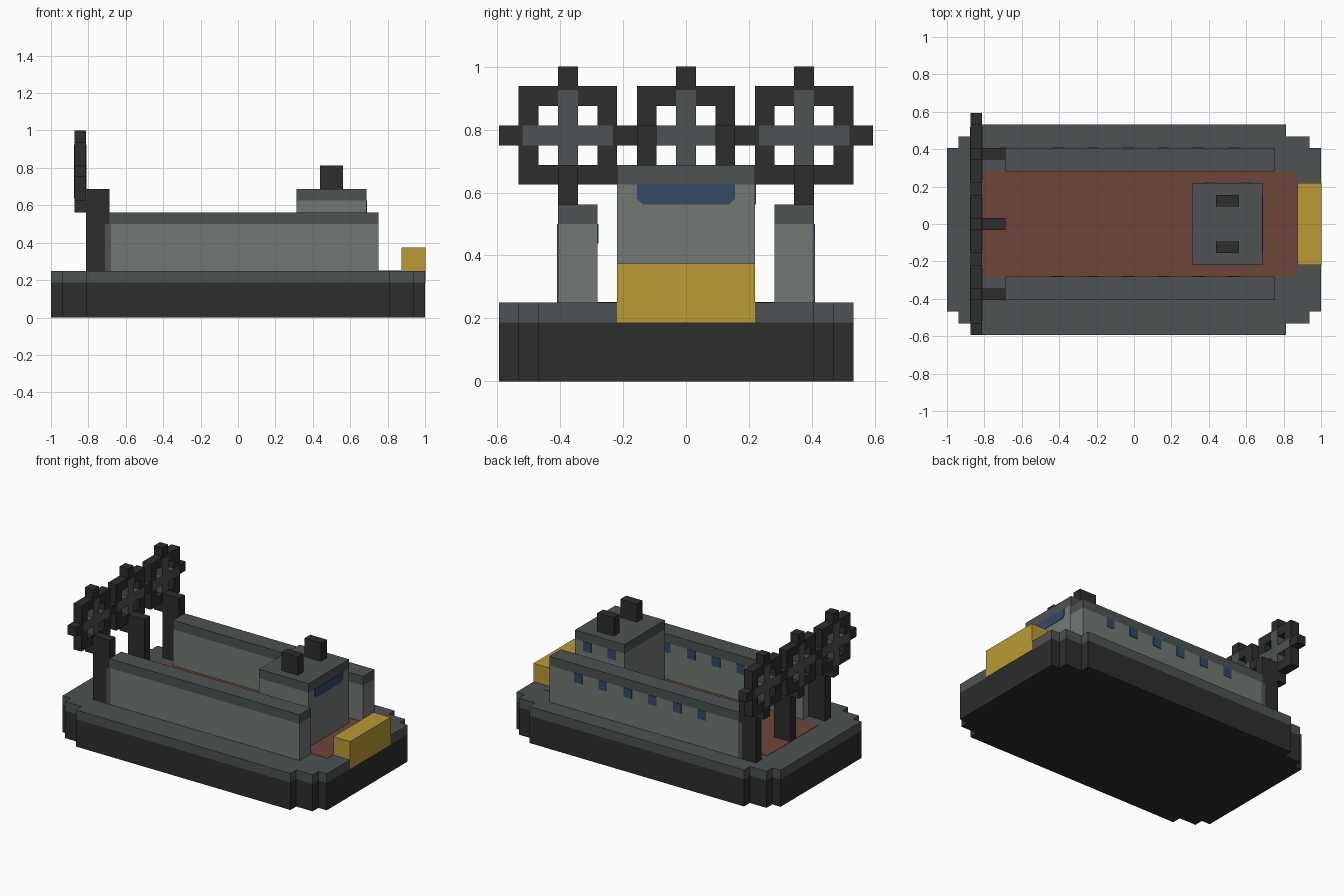
import bpy
import bmesh

cube = bpy.data.objects.get("Cube")
if cube:
    bpy.data.objects.remove(cube, do_unlink=True)

U = 1 / 16          # block size
EPS = 0.003         # thickness of painted plates


def make_material(name, rgb):
    lin = [((c / 255 + 0.055) / 1.055) ** 2.4 for c in rgb]
    m = bpy.data.materials.new(name)
    m.use_nodes = True
    m.diffuse_color = (*lin, 1)
    bsdf = next(n for n in m.node_tree.nodes if n.type == 'BSDF_PRINCIPLED')
    bsdf.inputs["Base Color"].default_value = (*lin, 1)
    bsdf.inputs["Roughness"].default_value = 0.9
    return m


BLACK = make_material("charcoal", (45, 45, 45))
GREY = make_material("dark grey", (77, 82, 83))
LIGHT = make_material("light grey", (114, 121, 116))
RUST = make_material("rust brown", (109, 70, 58))
YELLOW = make_material("yellow", (187, 154, 52))
BLUE = make_material("window blue", (53, 72, 101))


def finish(name, bm, mat):
    bmesh.ops.recalc_face_normals(bm, faces=bm.faces)
    mesh = bpy.data.meshes.new(name)
    bm.to_mesh(mesh)
    bm.free()
    mesh.materials.append(mat)
    obj = bpy.data.objects.new(name, mesh)
    bpy.context.collection.objects.link(obj)
    return obj


def boxes(name, mat, *dims):
    """One object made of boxes, each (x0, x1, y0, y1, z0, z1)."""
    bm = bmesh.new()
    for x0, x1, y0, y1, z0, z1 in dims:
        for v in bmesh.ops.create_cube(bm, size=1)["verts"]:
            v.co = (x0 if v.co.x < 0 else x1,
                    y0 if v.co.y < 0 else y1,
                    z0 if v.co.z < 0 else z1)
    return finish(name, bm, mat)


def prism(name, mat, pts, depth):
    """Close a flat outline of 3D points and extrude it along depth."""
    bm = bmesh.new()
    face = bm.faces.new([bm.verts.new(p) for p in pts])
    ext = bmesh.ops.extrude_face_region(bm, geom=[face])
    verts = [g for g in ext["geom"] if isinstance(g, bmesh.types.BMVert)]
    bmesh.ops.translate(bm, vec=depth, verts=verts)
    return finish(name, bm, mat)


# Stepped hull outline: one corner mirrored into four
CY = -U / 2
corner = [(1, 7 * U), (15 * U, 7 * U), (15 * U, 8 * U), (13 * U, 8 * U), (13 * U, 9 * U)]
outline = (corner + [(-x, y) for x, y in reversed(corner)]
           + [(-x, -y) for x, y in corner] + [(x, -y) for x, y in reversed(corner)])
prism("hull", BLACK, [(x, y + CY, 0) for x, y in outline], (0, 0, 3 * U))
prism("deck_rim", GREY, [(x, y + CY, 3 * U) for x, y in outline], (0, 0, U))
boxes("deck_floor", RUST, (-13 * U, 14 * U, -4.5 * U, 4.5 * U, 3.5 * U, 4 * U + 0.002))
boxes("bow_ramp", YELLOW, (14 * U, 1 + 0.002, -3.5 * U, 3.5 * U, 3 * U, 6 * U))

# Side walls with a dark cap and portholes on the +y faces
for side, y0, y1 in (("left", 4.5 * U, 6.5 * U), ("right", -6.5 * U, -4.5 * U)):
    boxes(side + "_wall", LIGHT, (-11 * U, 12 * U, y0, y1, 4 * U, 8 * U))
    boxes(side + "_wall_cap", GREY, (-11 * U, 12 * U, y0, y1, 8 * U, 9 * U))
    boxes(side + "_wall_windows", BLUE,
          *[((8 - 3 * k) * U, (9 - 3 * k) * U, y1 - EPS, y1 + EPS, 7 * U, 8 * U)
            for k in range(6)])

# Cabin with roof, windscreen, side windows and two funnels
boxes("cabin", LIGHT, (5 * U, 11 * U, -3.5 * U, 3.5 * U, 4 * U, 10 * U))
boxes("cabin_roof", GREY, (5 * U, 11 * U, -3.5 * U, 3.5 * U, 10 * U, 11 * U))
half = [(2.5 * U, 10 * U), (2.5 * U, 9.3 * U), (2.2 * U, 9 * U)]
prism("windscreen", BLUE,
      [(11 * U - EPS, y, z) for y, z in half + [(-y, z) for y, z in reversed(half)]],
      (2 * EPS, 0, 0))
boxes("cabin_side_windows", BLUE,
      *[(x * U, (x + 1) * U, 3.5 * U - EPS, 3.5 * U + EPS, 9 * U, 10 * U) for x in (6, 9)])
boxes("funnels", BLACK,
      *[(7 * U, 9 * U, c - U / 2, c + U / 2, 11 * U, 13 * U) for c in (-2 * U, 2 * U)])

# Propellers on posts: square ring, four tips and a grey cross
FX0, FX1, FZ = -14 * U, -13 * U, 12.5 * U
for name, c in (("right", -6 * U), ("middle", 0), ("left", 6 * U)):
    def part(y0, y1, z0, z1, grow=0.0):
        return (FX0 - grow, FX1 + grow, c + y0 * U, c + y1 * U, FZ + z0 * U, FZ + z1 * U)

    boxes(name + "_propeller_ring", BLACK,
          part(-2.5, 2.5, 1.5, 2.5), part(-2.5, 2.5, -2.5, -1.5),
          part(-2.5, -1.5, -1.5, 1.5), part(1.5, 2.5, -1.5, 1.5))
    # Neighbouring propellers share the tip between them
    tips = [part(-0.5, 0.5, 2.5, 3.5), part(-0.5, 0.5, -3.5, -2.5),
            part(2.5, 3.5, -0.5, 0.5)]
    if name == "right":
        tips.append(part(-3.5, -2.5, -0.5, 0.5))
    boxes(name + "_propeller_tips", BLACK, *tips)
    boxes(name + "_propeller_cross", GREY,
          part(-0.5, 0.5, -2.3, 2.3, 0.002),
          part(-2.3, -0.5, -0.5, 0.5, 0.002), part(0.5, 2.3, -0.5, 0.5, 0.002))
    boxes(name + "_post", BLACK, (-13 * U, -11 * U, c - U / 2, c + U / 2, 4 * U, 11 * U))

# Dark trim where the walls meet the posts
for side, y in (("left", 6.5 * U), ("right", -6.5 * U)):
    boxes(side + "_wall_trim", GREY,
          (-0.71, -0.68, y - EPS, y + EPS, 4 * U, 8 * U))
